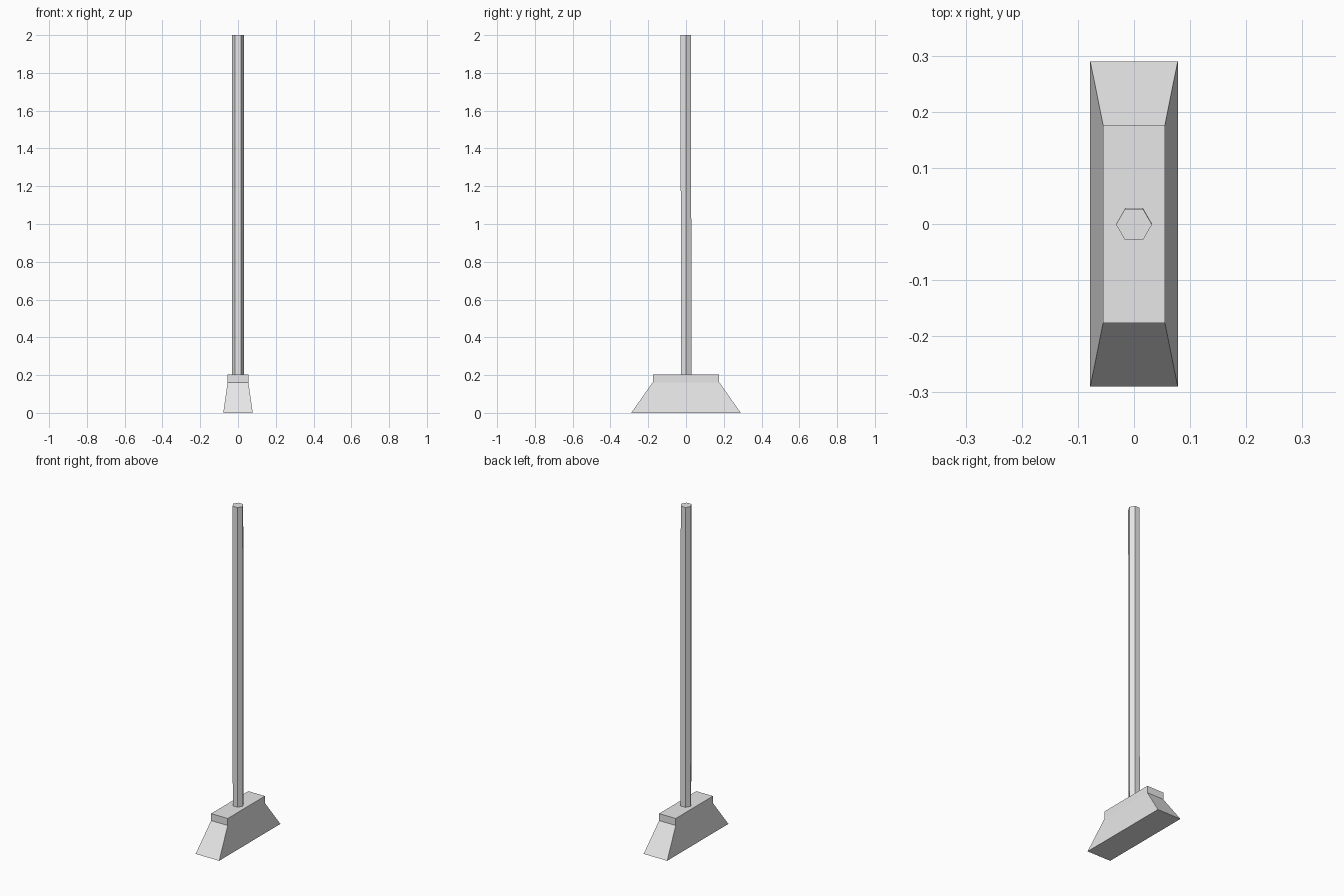
import bpy
import bmesh
from mathutils import Vector

cube = bpy.data.objects.get("Cube")
if cube:
    bpy.data.objects.remove(cube, do_unlink=True)

# Single flat grey for the whole broom
grey = bpy.data.materials.new("light_grey")
grey.use_nodes = True
colour = (0.8, 0.8, 0.8, 1)
grey.diffuse_color = colour
grey.node_tree.nodes["Principled BSDF"].inputs["Base Color"].default_value = colour


def add_object(name, bm):
    bmesh.ops.recalc_face_normals(bm, faces=bm.faces)
    mesh = bpy.data.meshes.new(name)
    bm.to_mesh(mesh)
    bm.free()
    mesh.materials.append(grey)
    obj = bpy.data.objects.new(name, mesh)
    bpy.context.collection.objects.link(obj)
    return obj


def rectangle_loft(name, sections):
    """Stack rectangles given as (half width, half depth, height) into a solid."""
    bm = bmesh.new()
    rings = [[bm.verts.new((sx * hx, sy * hy, z))
              for sx, sy in ((-1, -1), (1, -1), (1, 1), (-1, 1))]
             for hx, hy, z in sections]
    for low, high in zip(rings, rings[1:]):
        for i in range(4):
            j = (i + 1) % 4
            bm.faces.new((low[i], low[j], high[j], high[i]))
    bm.faces.new(rings[0][::-1])
    bm.faces.new(rings[-1])
    return add_object(name, bm)


# Head: flared bristles below an upright block
rectangle_loft("broom_head", [(0.078, 0.29, 0), (0.055, 0.176, 0.162), (0.055, 0.176, 0.204)])

# Handle: hexagonal pole with a very slight lean
bottom, top = 0.204, 2.0
bm = bmesh.new()
bmesh.ops.create_cone(bm, cap_ends=True, segments=6, radius1=0.032, radius2=0.032,
                      depth=top - bottom)
xs = max(v.co.x for v in bm.verts)
if xs < 0.03:  # keep corners pointing along x
    for v in bm.verts:
        v.co.x, v.co.y = v.co.y, v.co.x
for v in bm.verts:
    v.co += Vector((0, -0.001 if v.co.z > 0 else 0.001, (top + bottom) / 2))
add_object("handle", bm)
